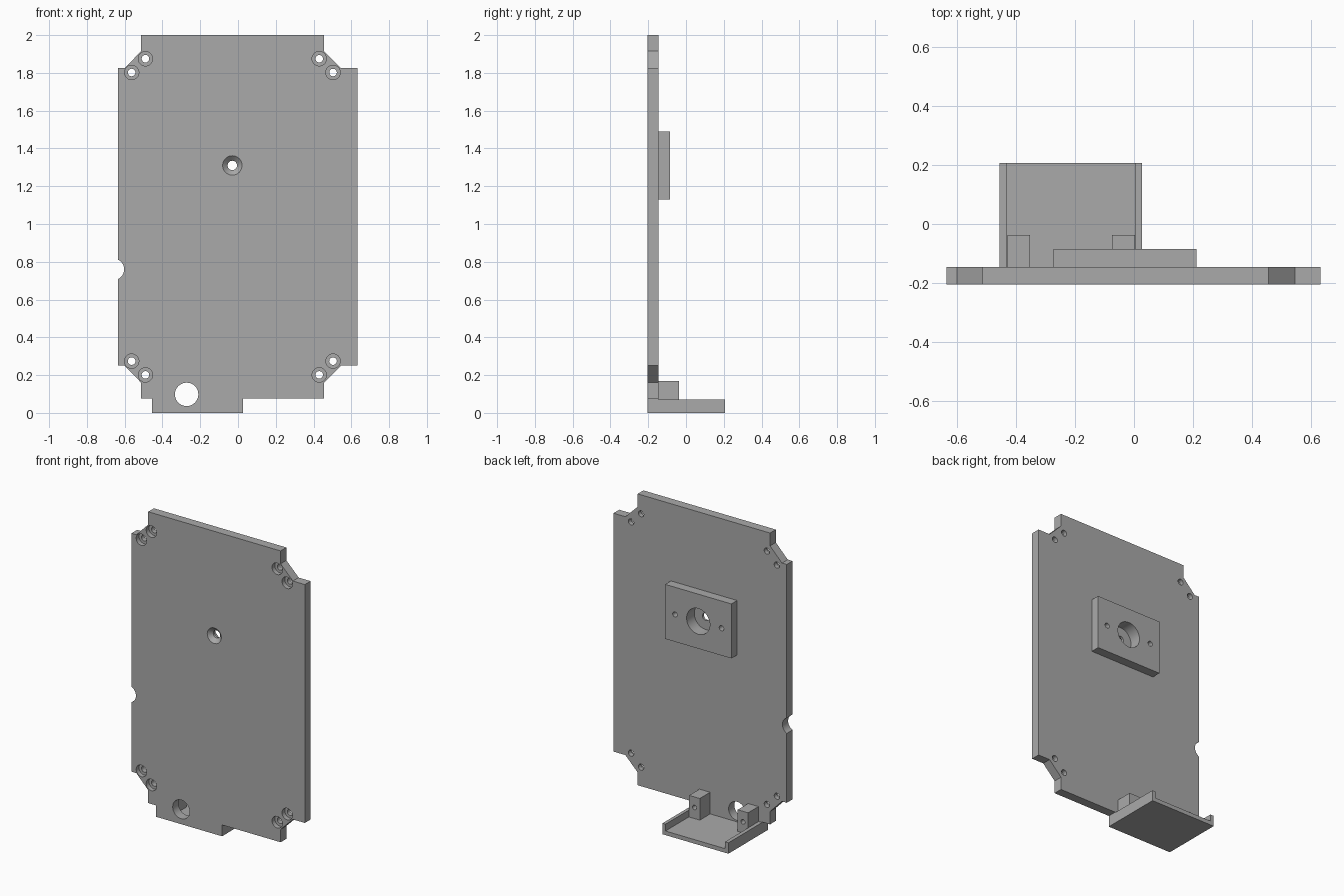
import bpy, bmesh, math

if "Cube" in bpy.data.objects:
    bpy.data.objects.remove(bpy.data.objects["Cube"], do_unlink=True)

grey = bpy.data.materials.new("plain grey")
grey.use_nodes = True
grey.diffuse_color = (0.4, 0.4, 0.4, 1)
grey.node_tree.nodes["Principled BSDF"].inputs["Base Color"].default_value = (0.4, 0.4, 0.4, 1)

FRONT, BACK = -0.205, -0.145   # faces of the main plate
MID = -0.03                    # centre line of the hole pattern


def finish(bm, name):
    bmesh.ops.recalc_face_normals(bm, faces=bm.faces[:])
    mesh = bpy.data.meshes.new(name)
    bm.to_mesh(mesh)
    bm.free()
    mesh.materials.append(grey)
    obj = bpy.data.objects.new(name, mesh)
    bpy.context.collection.objects.link(obj)
    return obj


def extrude(name, outline, y0, y1):
    """Extrude an x-z outline along y."""
    bm = bmesh.new()
    face = bm.faces.new([bm.verts.new((x, y0, z)) for x, z in outline])
    geom = bmesh.ops.extrude_face_region(bm, geom=[face])["geom"]
    moved = [v for v in geom if isinstance(v, bmesh.types.BMVert)]
    bmesh.ops.translate(bm, verts=moved, vec=(0, y1 - y0, 0))
    return finish(bm, name)


def box(name, x0, x1, y0, y1, z0, z1):
    return extrude(name, [(x0, z0), (x1, z0), (x1, z1), (x0, z1)], y0, y1)


def lathe(bm, x, z, profile, n=40):
    """Turn (radius, y) steps around an axis along y."""
    rings = []
    for r, y in profile:
        rings.append([bm.verts.new((x + r * math.cos(2 * math.pi * i / n), y,
                                    z + r * math.sin(2 * math.pi * i / n))) for i in range(n)])
    for a, b in zip(rings, rings[1:]):
        for i in range(n):
            bm.faces.new((a[i], a[(i + 1) % n], b[(i + 1) % n], b[i]))
    bm.faces.new(rings[0])
    bm.faces.new(rings[-1])


def drill(obj, holes):
    """Cut a list of (x, z, profile) holes, then keep hole walls smooth."""
    bm = bmesh.new()
    for x, z, profile in holes:
        lathe(bm, x, z, profile)
    cutter = finish(bm, "hole_cutter")
    cutter.hide_render = True
    mod = obj.modifiers.new("holes", "BOOLEAN")
    mod.operation, mod.solver, mod.object = "DIFFERENCE", "EXACT", cutter
    bpy.ops.object.select_all(action="DESELECT")
    obj.select_set(True)
    bpy.context.view_layer.objects.active = obj
    bpy.ops.object.modifier_apply(modifier=mod.name)
    bpy.data.objects.remove(cutter, do_unlink=True)
    bpy.ops.object.shade_smooth_by_angle(angle=math.radians(30))


def through(r):
    return [(r, FRONT - 0.05), (r, BACK + 0.05)]


# Main plate with chamfered corners and a lower tab
plate = extrude("main_plate", [
    (-0.635, 0.25), (-0.60, 0.25), (-0.513, 0.16), (-0.513, 0.075), (-0.455, 0.075),
    (-0.455, 0), (0.027, 0), (0.027, 0.075), (0.455, 0.075), (0.455, 0.16), (0.545, 0.25),
    (0.632, 0.25), (0.632, 1.825), (0.545, 1.825), (0.455, 1.915), (0.455, 2),
    (-0.513, 2), (-0.513, 1.915), (-0.60, 1.825), (-0.635, 1.825)], FRONT, BACK)

# Counterbored corner screw holes, mirrored to all four corners
bore = [(0.038, FRONT - 0.02), (0.038, FRONT + 0.03), (0.02, FRONT + 0.03), (0.02, BACK + 0.02)]
holes = []
for sx in (-1, 1):
    for sz in (-1, 1):
        for dx, dz in ((0.46, 0.837), (0.533, 0.764)):
            holes.append((MID + sx * dx, 1.038 + sz * dz, bore))

# Central countersink opening into a wide rear pocket
centre = (MID, 1.31, [(0.062, FRONT - 0.01), (0.025, -0.18), (0.025, -0.165),
                      (0.085, -0.165), (0.085, -0.06)])
cable_hole = (-0.272, 0.098, through(0.062))
edge_notch = (-0.66, 0.76, through(0.057))
drill(plate, holes + [centre, cable_hole, edge_notch])

# Rear mounting block with two screw holes
block = box("mounting_block", -0.272, 0.212, BACK, -0.085, 1.13, 1.49)
pin = [(0.017, BACK + 0.005), (0.017, -0.06)]
drill(block, [centre, (MID - 0.17, 1.31, pin), (MID + 0.17, 1.31, pin)])

# Open tray with low side walls
extrude("tray", [(-0.455, 0), (0.027, 0), (0.027, 0.072), (0.005, 0.072), (0.005, 0.027),
                 (-0.43, 0.027), (-0.43, 0.072), (-0.455, 0.072)], BACK, 0.207)

# Two posts standing in the tray against the plate
for side, x0, x1 in (("left", -0.075, 0.003), ("right", -0.428, -0.352)):
    post = box(side + "_post", x0, x1, BACK, -0.037, 0.027, 0.17)
    drill(post, [((x0 + x1) / 2, 0.1, [(0.015, -0.1), (0.015, 0)])])
